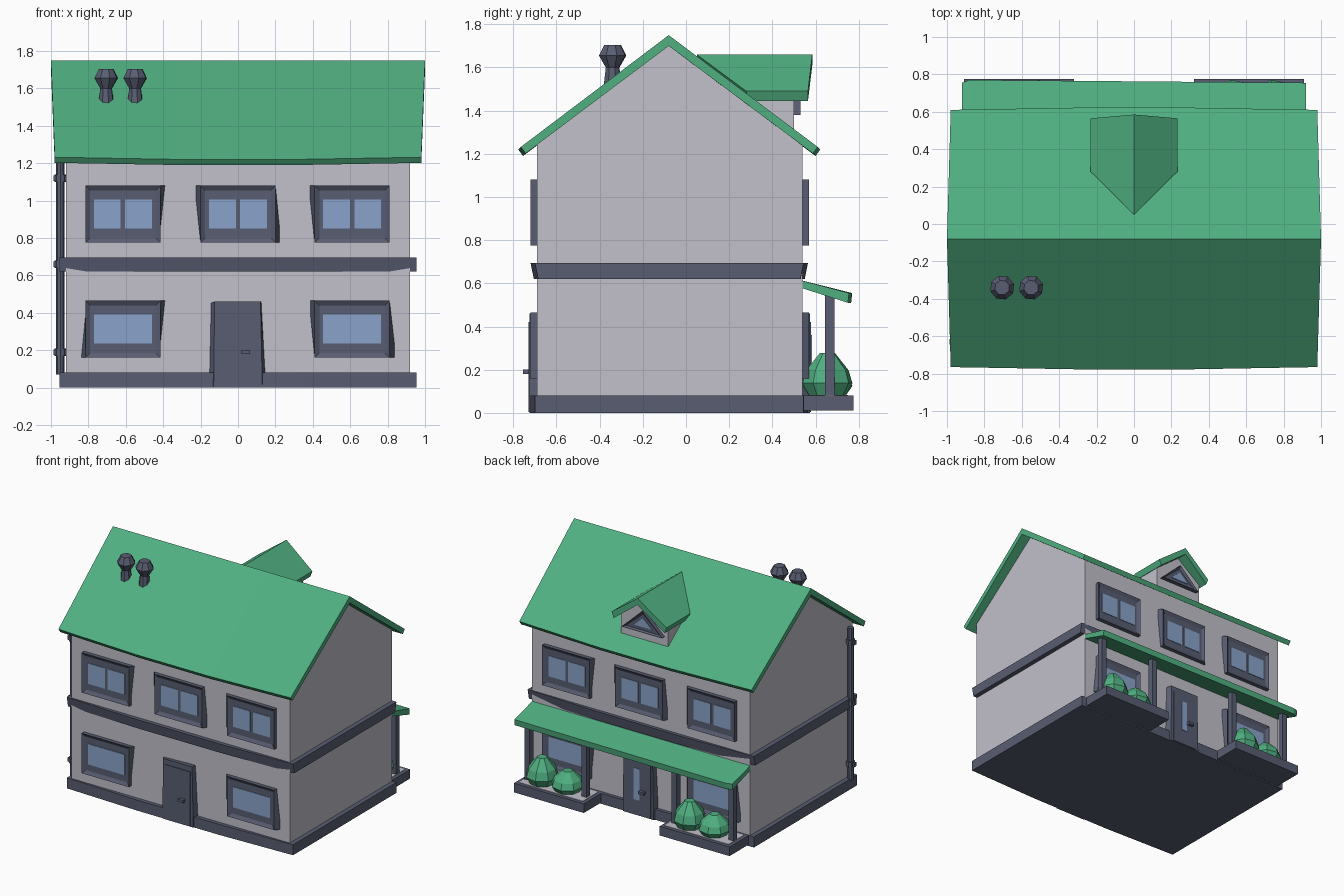
import bpy, bmesh
from math import cos, sin, pi

cube = bpy.data.objects.get("Cube")
if cube:
    bpy.data.objects.remove(cube, do_unlink=True)


def material(name, rgb):
    m = bpy.data.materials.new(name)
    m.use_nodes = True
    m.diffuse_color = (*rgb, 1)
    m.node_tree.nodes["Principled BSDF"].inputs["Base Color"].default_value = (*rgb, 1)
    return m


GREEN = material("leaf green", (0.08, 0.43, 0.22))
WALL = material("pale grey", (0.54, 0.53, 0.59))
TRIM = material("slate grey", (0.098, 0.109, 0.165))
GLASS = material("window blue", (0.255, 0.37, 0.6))


def loft(name, sections, mat, inset=None):
    """Skin a row of closed sections; inset = (width, depth) recesses the last cap."""
    bm = bmesh.new()
    rings = [[bm.verts.new(p) for p in s] for s in sections]
    n = len(rings[0])
    for a, b in zip(rings, rings[1:]):
        for i in range(n):
            j = (i + 1) % n
            bm.faces.new((a[i], a[j], b[j], b[i]))
    bm.faces.new(rings[0])
    cap = bm.faces.new(rings[-1])
    bmesh.ops.recalc_face_normals(bm, faces=bm.faces)
    if inset:
        bmesh.ops.inset_region(bm, faces=[cap], thickness=inset[0])
        bmesh.ops.translate(bm, verts=cap.verts, vec=cap.normal * -inset[1])
    mesh = bpy.data.meshes.new(name)
    bm.to_mesh(mesh)
    bm.free()
    mesh.materials.append(mat)
    ob = bpy.data.objects.new(name, mesh)
    bpy.context.collection.objects.link(ob)
    return ob


def box(name, x, y, z, mat):
    ring = [(x[0], y[0]), (x[1], y[0]), (x[1], y[1]), (x[0], y[1])]
    return loft(name, [[(a, b, h) for a, b in ring] for h in z], mat)


def turned(name, x, y, profile, sides, mat, turn=0):
    """Stack of (radius, height) rings around a vertical axis."""
    ang = [2 * pi * i / sides + turn for i in range(sides)]
    return loft(name, [[(x + r * cos(a), y + r * sin(a), z) for a in ang] for r, z in profile], mat)


# Wall faces: (direction, y of the surface)
FRONT, BACK, DORMER = (-1, -0.69), (1, 0.54), (1, 0.5)


def on_wall(wall, pts, depth):
    s, y = wall
    return [(-s * u, y + s * depth, z) for u, z in pts]


def panel(name, wall, near, far, d0, d1, mat, inset=None):
    return loft(name, [on_wall(wall, far, d0), on_wall(wall, near, d1)], mat, inset)


def rect(u0, u1, z0, z1):
    return [(u0, z0), (u1, z0), (u1, z1), (u0, z1)]


# Walls with gables
gable = [(-0.69, 0.05), (0.54, 0.05), (0.54, 1.24), (-0.08, 1.71), (-0.69, 1.245)]
loft("walls", [[(x, y, z) for y, z in gable] for x in (-0.92, 0.92)], WALL)

# Slightly bowed plinth and floor band
BOW = [(-0.955, 0), (-0.35, 0.02), (0.35, 0.02), (0.955, 0)]


def bowed_band(name, z0, z1, flare):
    secs = []
    for x, b in BOW:
        f, k = -0.70 - b, 0.545 + b
        secs.append([(x, f + flare, z0), (x, k - flare, z0), (x, k, z1), (x, f, z1)])
    loft(name, secs, TRIM)


bowed_band("plinth", 0, 0.08, 0)
bowed_band("floor_band", 0.62, 0.695, 0.015)

# Main roof with gently sagging eaves
roof = []
for x, e, b in [(-1, -0.98, 0), (-0.3, -0.3, 0.012), (0.3, 0.3, 0.012), (1, 0.98, 0)]:
    roof.append([(e, -0.765 - b, 1.232 - b), (x, -0.08, 1.75), (e, 0.61 + b, 1.232 - b),
                 (e, 0.588 + b, 1.202 - b), (x, -0.08, 1.70), (e, -0.743 - b, 1.202 - b)])
loft("roof", roof, GREEN)

# Dormer
dorm = [(-0.2, 1.27), (0.2, 1.27), (0.2, 1.46), (0, 1.61), (-0.2, 1.46)]
loft("dormer_walls", [[(x, y, z) for x, z in dorm] for y in (0.1, 0.5)], WALL)
cap = []
for ye, yr in ((0.28, 0.05), (0.565, 0.585)):
    cap.append([(-0.232, ye, 1.49), (0, yr, 1.66), (0.232, ye, 1.49),
                (0.215, ye, 1.445), (0, yr, 1.61), (-0.215, ye, 1.445)])
loft("dormer_roof", cap, GREEN)
tri = [(-0.17, 1.38), (0.17, 1.38), (0, 1.54)]
panel("dormer_window_frame", DORMER, tri, tri, -0.01, 0.03, TRIM, (0.025, 0.015))
pane = [(-0.075, 1.415), (0.075, 1.415), (0, 1.485)]
panel("dormer_window_glass", DORMER, pane, pane, 0.01, 0.02, GLASS)


# Windows: far corners lean outwards by (bottom left, bottom right, top right, top left)
def window(name, wall, c, z0, lean, panes):
    near = rect(c - 0.2, c + 0.2, z0, z0 + 0.305)
    far = [(u + d, z) for (u, z), d in zip(near, lean)]
    panel(name + "_frame", wall, near, far, -0.01, 0.03, TRIM, (0.035, 0.015))
    for lo, hi in panes:
        p = rect(c + lo, c + hi, z0 + 0.075, z0 + 0.232)
        panel(name + "_glass", wall, p, p, 0.013, 0.019, GLASS)


DOUBLE = [(-0.155, -0.012), (0.012, 0.155)]
SINGLE = [(-0.155, 0.155)]
for side, wall in (("front", FRONT), ("back", BACK)):
    window(side + "_upper_window_a", wall, -0.615, 0.775, (0, 0, 0.032, 0), DOUBLE)
    window(side + "_upper_window_b", wall, 0, 0.775, (0, 0.03, 0, -0.032), DOUBLE)
    window(side + "_upper_window_c", wall, 0.61, 0.775, (0, 0, 0, -0.032), DOUBLE)
    window(side + "_lower_window_a", wall, -0.615, 0.16, (-0.03, 0, 0.032, 0), SINGLE)
    window(side + "_lower_window_c", wall, 0.61, 0.16, (0, 0.035, 0, -0.03), SINGLE)
    # Door with splayed surround
    near = [(-0.13, 0), (0.13, 0), (0.12, 0.46), (-0.125, 0.46)]
    far = [(-0.16, 0), (0.15, 0), (0.125, 0.46), (-0.15, 0.45)]
    panel(side + "_door_frame", wall, near, far, -0.01, 0.035, TRIM)
    leaf = rect(-0.108, 0.108, 0.005, 0.42)
    panel(side + "_door", wall, leaf, leaf, 0.03, 0.04, TRIM)
    knob = rect(0.02, 0.065, 0.18, 0.2)
    panel(side + "_door_handle", wall, knob, knob, 0.035, 0.065, TRIM)
slot = rect(-0.035, 0.015, 0.12, 0.36)
panel("back_door_glass", BACK, slot, slot, 0.038, 0.044, GLASS)

# Porch awning
awning = []
for x, y in ((-0.92, 0.755), (-0.88, 0.77), (0.92, 0.755)):
    awning.append([(x, 0.53, 0.615), (x, y, 0.555), (x, y - 0.005, 0.51), (x, 0.53, 0.58)])
loft("porch_awning", awning, GREEN)

# Planters, posts and bushes
for s in (-1, 1):
    xs = sorted((0.32 * s, 0.91 * s))
    box("planter", xs, (0.53, 0.775), (0.01, 0.08), TRIM)
    box("planter_bed", (xs[0] + 0.025, xs[1] - 0.025), (0.565, 0.75), (0.08, 0.084), WALL)
    for x in (0.38, 0.86):
        box("porch_post", (x * s - 0.022, x * s + 0.022), (0.643, 0.687), (0.07, 0.56), TRIM)
for x, h in ((0.755, 0.2), (0.54, 0.155), (-0.49, 0.2), (-0.70, 0.155)):
    shape = [(0.085, 0), (0.118, 0.3), (0.1, 0.6), (0.035, 1)]
    turned("bush", x, 0.655, [(r, 0.078 + k * h) for r, k in shape], 8, GREEN, 0.2)

# Chimney pots
for x in (-0.705, -0.55):
    turned("chimney_pot", x, -0.34,
           [(0.045, 1.5), (0.033, 1.6), (0.066, 1.655), (0.04, 1.705)], 8, TRIM, 0.3)

# Drainpipe with collars and wall brackets
turned("drainpipe", -0.95, -0.63, [(0.022, 0.07), (0.022, 1.23)], 8, TRIM)
for z in (0.19, 0.66, 1.12):
    turned("pipe_collar", -0.95, -0.63, [(0.03, z - 0.02), (0.03, z + 0.02)], 8, TRIM)
    box("pipe_bracket", (-0.987, -0.915), (-0.645, -0.615), (z - 0.015, z + 0.015), TRIM)
